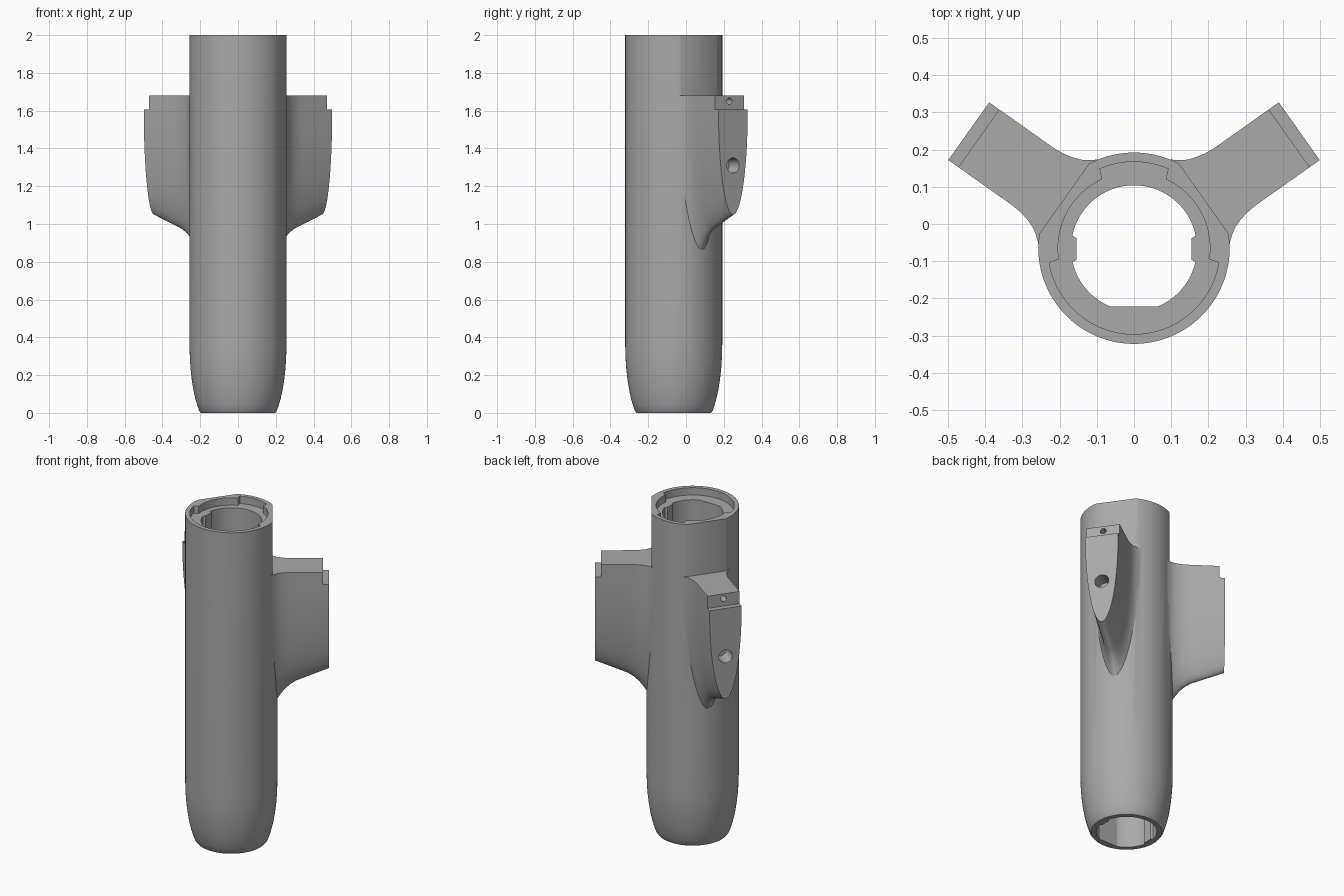
import bpy
import bmesh
import math
from mathutils import Matrix, Vector

cube = bpy.data.objects.get("Cube")
if cube:
    bpy.data.objects.remove(cube, do_unlink=True)

AXIS = Vector((0, -0.065, 0))      # tube centre
ARM_ANGLE = math.radians(35.3)
SEGMENTS = 120

grey = bpy.data.materials.new("plain grey")
grey.use_nodes = True
grey.diffuse_color = (0.4, 0.4, 0.4, 1)
grey.node_tree.nodes["Principled BSDF"].inputs["Base Color"].default_value = (0.4, 0.4, 0.4, 1)


def loft(name, rings, matrix=Matrix.Translation(AXIS)):
    """Skin a list of closed rings of equal length and cap both ends."""
    bm = bmesh.new()
    rows = [[bm.verts.new(matrix @ Vector(p)) for p in ring] for ring in rings]
    n = len(rows[0])
    for a, b in zip(rows, rows[1:]):
        for i in range(n):
            j = (i + 1) % n
            bm.faces.new((a[i], a[j], b[j], b[i]))
    bm.faces.new(rows[0][::-1])
    bm.faces.new(rows[-1])
    bmesh.ops.recalc_face_normals(bm, faces=bm.faces)
    mesh = bpy.data.meshes.new(name)
    bm.to_mesh(mesh)
    bm.free()
    mesh.materials.append(grey)
    obj = bpy.data.objects.new(name, mesh)
    bpy.context.collection.objects.link(obj)
    return obj


def ring(radius, z, n=SEGMENTS):
    """Closed outline whose radius is a function of angle."""
    points = []
    for i in range(n):
        a = math.tau * (i + 0.5) / n
        r = radius(a)
        points.append((r * math.cos(a), r * math.sin(a), z))
    return points


def box(name, lo, hi, matrix):
    rings = [[(lo[0], lo[1], z), (hi[0], lo[1], z), (hi[0], hi[1], z), (lo[0], hi[1], z)]
             for z in (lo[2], hi[2])]
    return loft(name, rings, matrix)


def combine(target, tool, operation):
    mod = target.modifiers.new(operation.lower(), 'BOOLEAN')
    mod.operation = operation
    mod.solver = 'EXACT'
    mod.object = tool
    bpy.context.view_layer.objects.active = target
    bpy.ops.object.modifier_apply(modifier=mod.name)
    bpy.data.objects.remove(tool, do_unlink=True)


# Tube with a rounded lower end
profile = [(0.197, 0), (0.206, 0.012), (0.216, 0.04), (0.226, 0.075), (0.236, 0.12),
           (0.244, 0.17), (0.251, 0.23), (0.255, 0.29), (0.257, 0.36), (0.257, 2)]
body = loft("tube_body", [ring(lambda a, r=r: r, z) for r, z in profile])

# Arm stations: distance from the axis, half width, lowest height
stations = [(0.19, 0.15, 0.79), (0.205, 0.15, 0.80), (0.222, 0.134, 0.815),
            (0.24, 0.12, 0.835), (0.255, 0.111, 0.86), (0.275, 0.104, 0.892),
            (0.30, 0.098, 0.925), (0.33, 0.095, 0.953), (0.36, 0.095, 0.973),
            (0.544, 0.095, 1.05)]
ARM_TOP, STEP = 1.68, 1.605


def arm_section(d, w, low):
    steps = 40
    points = [(d, w, ARM_TOP)]
    for i in range(steps + 1):
        a = math.pi * i / steps
        points.append((d, w * math.cos(a), STEP - (STEP - low) * math.sin(a)))
    return points + [(d, -w, ARM_TOP)]


frames = [Matrix.Translation(AXIS) @ Matrix.Rotation(a, 4, 'Z')
          for a in (ARM_ANGLE, math.pi - ARM_ANGLE)]

for frame in frames:
    # Flat facet above the arm, then the arm with its stepped end
    combine(body, box("facet_cutter", (0.23, -0.3, ARM_TOP), (0.5, 0.3, 2.1), frame), 'DIFFERENCE')
    arm = loft("arm", [arm_section(*s) for s in stations], frame)
    combine(arm, box("step_cutter", (0.511, -0.2, STEP), (0.7, 0.2, 1.8), frame), 'DIFFERENCE')
    # Screw holes in the arm end
    for z, r, depth in ((1.31, 0.04, 0.45), (1.65, 0.017, 0.45)):
        turn = frame @ Matrix.Translation((0, 0, z)) @ Matrix.Rotation(math.pi / 2, 4, 'Y')
        hole = loft("hole_cutter", [ring(lambda a: r, x, 32) for x in (depth, 0.6)], turn)
        combine(arm, hole, 'DIFFERENCE')
    combine(body, arm, 'UNION')


def bore_radius(a):
    """Round bore with a flat at the front and a key on each side."""
    r = 0.169
    x, y = r * math.cos(a), r * math.sin(a)
    if y < -0.157:
        return 0.157 / -math.sin(a)
    if -0.035 < y < 0.03:
        return 0.154 / abs(math.cos(a))
    return r


def seat_radius(a):
    """Stepped seat in the upper rim: wide at the front and in a rear pocket."""
    if 0.204 * math.sin(a) < -0.033:
        return 0.231
    if math.sin(a) > math.sin(math.radians(66)):
        return 0.232
    return 0.204


combine(body, loft("bore_cutter", [ring(bore_radius, z, 240) for z in (-0.1, 2.1)]), 'DIFFERENCE')
combine(body, loft("seat_cutter", [ring(seat_radius, z, 240) for z in (1.955, 2.1)]), 'DIFFERENCE')

# Smooth curved walls, crisp edges
bpy.ops.object.select_all(action='DESELECT')
body.select_set(True)
bpy.context.view_layer.objects.active = body
bpy.ops.object.shade_smooth_by_angle(angle=math.radians(28))
